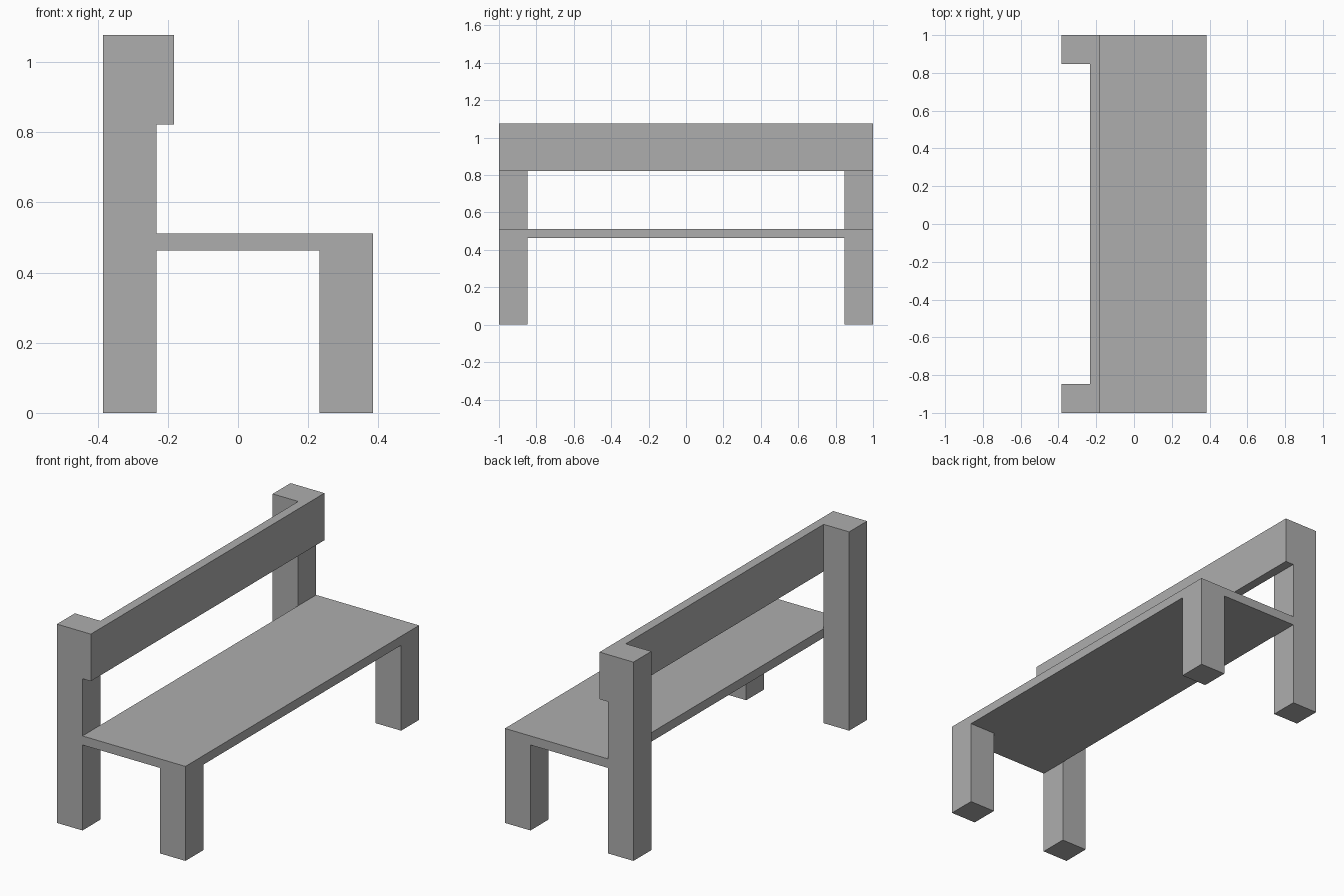
import bpy
import bmesh
from mathutils import Vector

cube = bpy.data.objects.get("Cube")
if cube:
    bpy.data.objects.remove(cube, do_unlink=True)

grey = bpy.data.materials.new("plain_grey")
grey.use_nodes = True
colour = (0.42, 0.42, 0.42, 1)
grey.diffuse_color = colour
grey.node_tree.nodes["Principled BSDF"].inputs["Base Color"].default_value = colour

# Main dimensions
DEPTH, LENGTH, HEIGHT = 0.385, 1.0, 1.077
LEG = 0.153
SEAT_BOTTOM, SEAT_TOP = 0.463, 0.512
REST_BOTTOM, REST_FRONT = 0.822, -0.182
POST_FRONT = -DEPTH + LEG


def box(name, low, high):
    """Flat-sided block between two opposite corners."""
    low, high = Vector(low), Vector(high)
    bm = bmesh.new()
    bmesh.ops.create_cube(bm, size=1)
    bmesh.ops.scale(bm, vec=high - low, verts=bm.verts)
    bmesh.ops.translate(bm, vec=(low + high) / 2, verts=bm.verts)
    mesh = bpy.data.meshes.new(name)
    bm.to_mesh(mesh)
    bm.free()
    mesh.materials.append(grey)
    obj = bpy.data.objects.new(name, mesh)
    bpy.context.collection.objects.link(obj)
    return obj


# Seat board and backrest board, both in front of the tall posts
box("seat", (POST_FRONT, -LENGTH, SEAT_BOTTOM), (DEPTH, LENGTH, SEAT_TOP))
box("backrest", (POST_FRONT, -LENGTH, REST_BOTTOM), (REST_FRONT, LENGTH, HEIGHT))

# Tall back posts and short legs at each end
for end, y in (("near", -LENGTH), ("far", LENGTH - LEG)):
    box(f"back_post_{end}", (-DEPTH, y, 0), (POST_FRONT, y + LEG, HEIGHT))
    box(f"seat_leg_{end}", (DEPTH - LEG, y, 0), (DEPTH, y + LEG, SEAT_BOTTOM))
